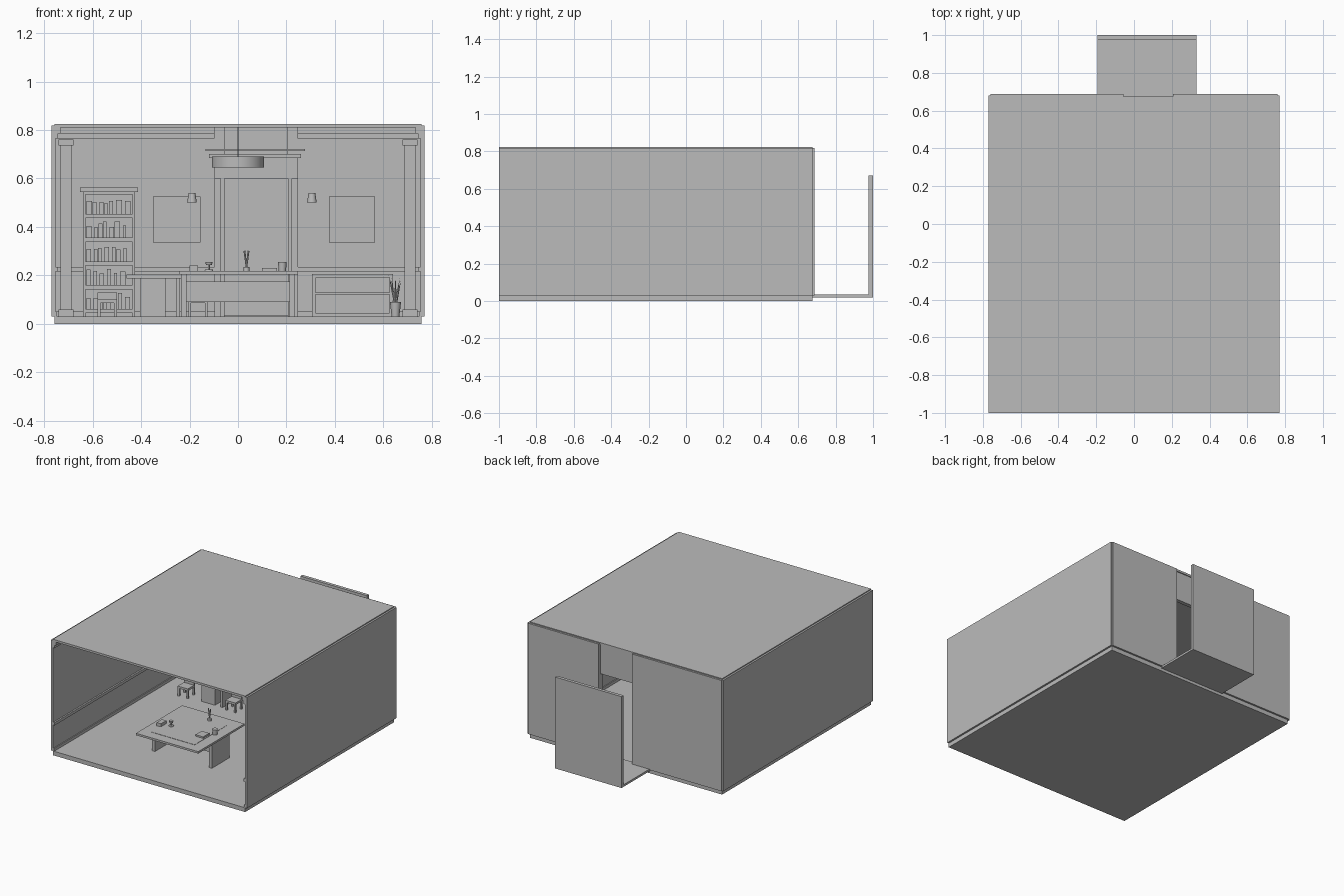
import bpy, bmesh, math, random
from mathutils import Vector

random.seed(4)
if "Cube" in bpy.data.objects:
    bpy.data.objects.remove(bpy.data.objects["Cube"])

grey = bpy.data.materials.new("plain grey")
grey.use_nodes = True
grey.diffuse_color = (0.5, 0.5, 0.5, 1)
grey.node_tree.nodes["Principled BSDF"].inputs["Base Color"].default_value = (0.5, 0.5, 0.5, 1)


def finish(name, bm):
    mesh = bpy.data.meshes.new(name)
    bm.to_mesh(mesh)
    bm.free()
    mesh.materials.append(grey)
    ob = bpy.data.objects.new(name, mesh)
    bpy.context.collection.objects.link(ob)
    return ob


def box(name, x0, x1, y0, y1, z0, z1):
    bm = bmesh.new()
    bmesh.ops.create_cube(bm, size=1)
    for v in bm.verts:
        v.co = Vector(((x0 + x1) / 2 + v.co.x * (x1 - x0),
                       (y0 + y1) / 2 + v.co.y * (y1 - y0),
                       (z0 + z1) / 2 + v.co.z * (z1 - z0)))
    return finish(name, bm)


def cone(name, x, y, z0, z1, r0, r1, sides=24, capped=True):
    bm = bmesh.new()
    bmesh.ops.create_cone(bm, cap_ends=capped, segments=sides, radius1=r0, radius2=r1, depth=z1 - z0)
    bmesh.ops.translate(bm, verts=bm.verts, vec=(x, y, (z0 + z1) / 2))
    ob = finish(name, bm)
    bpy.context.view_layer.objects.active = ob
    ob.select_set(True)
    bpy.ops.object.shade_smooth_by_angle()
    ob.select_set(False)
    return ob


FLOOR, CEIL, BACK = 0.03, 0.81, 0.668
DOOR_L, DOOR_R = -0.056, 0.206

# Room shell, open at the front
box("floor", -0.757, 0.757, -1, 0.675, 0, FLOOR)
box("ceiling", -0.757, 0.757, -1, 0.675, CEIL, 0.825)
for side, s in (("right", -1), ("left", 1)):
    lo, hi = sorted((s * 0.754, s * 0.77))
    box(side + "_wall", lo, hi, -1, 0.68, FLOOR, 0.818)
box("back_wall_right", -0.76, DOOR_L, BACK, 0.688, FLOOR, 0.818)
box("back_wall_left", DOOR_R, 0.76, BACK, 0.688, FLOOR, 0.818)
box("door_lintel", DOOR_L, DOOR_R, 0.655, 0.668, 0.6, CEIL)

# Baseboard, chair rail and crown run round the walls
trim = [("baseboard", 0.03, 0.05, 0.008), ("chair_rail", 0.215, 0.235, 0.012),
        ("crown_lower", 0.765, 0.785, 0.012), ("crown_upper", 0.785, 0.81, 0.022)]
for name, z0, z1, d in trim:
    for side, s in (("right", -1), ("left", 1)):
        lo, hi = sorted((s * 0.755, s * (0.755 - d)))
        box(name + "_" + side, lo, hi, -1, BACK, z0, z1)
    box(name + "_back_right", -0.755, DOOR_L - 0.04, BACK - d, BACK, z0, z1)
    box(name + "_back_left", DOOR_R + 0.04, 0.755, BACK - d, BACK, z0, z1)

# Corner pilasters
for s in (-1, 1):
    for part, half, z0, z1 in (("base", 0.03, 0.03, 0.06), ("shaft", 0.022, 0.06, 0.735),
                               ("capital", 0.03, 0.735, 0.76)):
        box("pilaster_" + part, s * 0.71 - half, s * 0.71 + half, BACK - half * 1.3, BACK, z0, z1)

# Entrance alcove behind the doorway
box("alcove_floor", -0.193, 0.33, 0.66, 1, 0.02, 0.035)
box("alcove_panel", -0.193, 0.33, 0.977, 1, 0.035, 0.67)

# Door surround
for s in (-1, 1):
    mid = 0.075
    for a, b, d in ((0.131, 0.148, 0.03), (0.148, 0.172, 0.018)):
        lo, hi = sorted((mid + s * a, mid + s * b))
        box("door_jamb", lo, hi, BACK - d, BACK + 0.015, FLOOR, 0.63)
box("door_head", -0.097, 0.247, 0.64, BACK, 0.6, 0.685)
box("door_cornice", -0.12, 0.26, 0.625, BACK, 0.685, 0.7)
box("door_cap", -0.135, 0.277, 0.61, BACK, 0.714, 0.722)

# Bookcase with rows of books
bx0, bx1, by0 = -0.64, -0.425, 0.58
box("bookcase_back", bx0, bx1, 0.66, BACK, FLOOR, 0.545)
for x in (bx0, bx1 - 0.01):
    box("bookcase_side", x, x + 0.01, by0, BACK, FLOOR, 0.545)
box("bookcase_top", bx0 - 0.012, bx1 + 0.012, by0 - 0.012, BACK, 0.545, 0.562)
for i in range(6):
    z = 0.05 + i * 0.098
    if i < 5:
        x = bx0 + 0.015
        while x < bx1 - 0.035:
            w = random.uniform(0.013, 0.024)
            box("book", x, x + w, by0 + 0.015, 0.655, z + 0.012, z + random.uniform(0.055, 0.08))
            x += w + random.choice((0.003, 0.012))
    box("bookcase_shelf", bx0, bx1, by0, BACK, z - 0.006, z + 0.012)

# Wall pictures with a thin relief, and sconces
for x0, x1 in ((-0.35, -0.155), (0.375, 0.565)):
    box("picture", x0, x1, BACK - 0.01, BACK, 0.335, 0.525)
    box("picture_bar", x0 + 0.035, x1 - 0.035, BACK - 0.016, BACK - 0.01, 0.457, 0.463)
    box("picture_post", x0 + 0.055, x0 + 0.061, BACK - 0.016, BACK - 0.01, 0.415, 0.457)
for x in (-0.19, 0.305):
    box("sconce_bracket", x - 0.005, x + 0.005, 0.63, BACK, 0.505, 0.515)
    cone("sconce_shade", x, 0.63, 0.5, 0.54, 0.02, 0.014, 16)

# Low sideboard
for z0, z1 in ((0.03, 0.045), (0.12, 0.13), (0.19, 0.205)):
    box("sideboard_shelf", 0.305, 0.64, 0.57, BACK, z0, z1)
for x in (0.305, 0.625):
    box("sideboard_side", x, x + 0.015, 0.57, BACK, FLOOR, 0.2)
box("sideboard_back", 0.31, 0.635, 0.655, BACK, FLOOR, 0.2)

# Potted plant with spiky leaves
cone("plant_pot", 0.65, 0.5, FLOOR, 0.09, 0.016, 0.023, 16)
for i in range(8):
    a = i * math.tau / 8
    leaf = cone("plant_leaf", 0, 0, 0, random.uniform(0.09, 0.12), 0.007, 0, 4)
    leaf.location = (0.65, 0.5, 0.085)
    leaf.rotation_euler = (0, 0.24, a)

# Main desk
box("desk_top", -0.243, 0.247, -0.8, -0.28, 0.203, 0.217)
for x in (-0.235, 0.213):
    box("desk_side", x, x + 0.022, -0.63, -0.43, FLOOR, 0.203)
box("desk_front_panel", -0.213, 0.213, -0.54, -0.525, 0.09, 0.175)
box("desk_mat", -0.17, 0.17, -0.73, -0.37, 0.217, 0.219)

# Things on the desk
cone("cup", 0.183, -0.52, 0.217, 0.255, 0.015, 0.018, 20)
box("notebook", 0.1, 0.16, -0.62, -0.55, 0.217, 0.23)
cone("figure_base", 0.035, -0.37, 0.217, 0.235, 0.012, 0.012, 16)
for s in (-1, 1):
    pen = cone("desk_pen", 0, 0, 0, 0.07, 0.003, 0.004, 8)
    pen.location = (0.035, -0.37, 0.232)
    pen.rotation_euler = (0, s * 0.12, 0)
for z0, z1, r0, r1 in ((0.217, 0.224, 0.018, 0.016), (0.224, 0.243, 0.004, 0.004),
                       (0.243, 0.255, 0.012, 0.015)):
    cone("small_stand", -0.12, -0.58, z0, z1, r0, r1, 16)
box("paper_block", -0.2, -0.165, -0.63, -0.57, 0.217, 0.24)

# Side table with a cabinet and a stool at each end
box("side_table_top", -0.46, -0.22, 0.14, 0.34, 0.188, 0.203)
box("side_table_cabinet", -0.405, -0.3, 0.17, 0.31, FLOOR, 0.188)
box("side_table_leg", -0.255, -0.24, 0.17, 0.31, FLOOR, 0.188)
for x in (-0.54, -0.165):
    box("stool_seat", x - 0.04, x + 0.04, 0.15, 0.23, 0.085, 0.1)
    box("stool_back", x - 0.04, x + 0.04, 0.22, 0.23, 0.1, 0.13)
    for dx in (-0.034, 0.034):
        for y in (0.157, 0.223):
            box("stool_leg", x + dx - 0.006, x + dx + 0.006, y - 0.006, y + 0.006, FLOOR, 0.085)

# Pendant drum lamp
cone("pendant_shade", 0, -0.1, 0.645, 0.69, 0.108, 0.108, 40)
cone("pendant_rod", 0, -0.1, 0.69, CEIL, 0.003, 0.003, 8)
